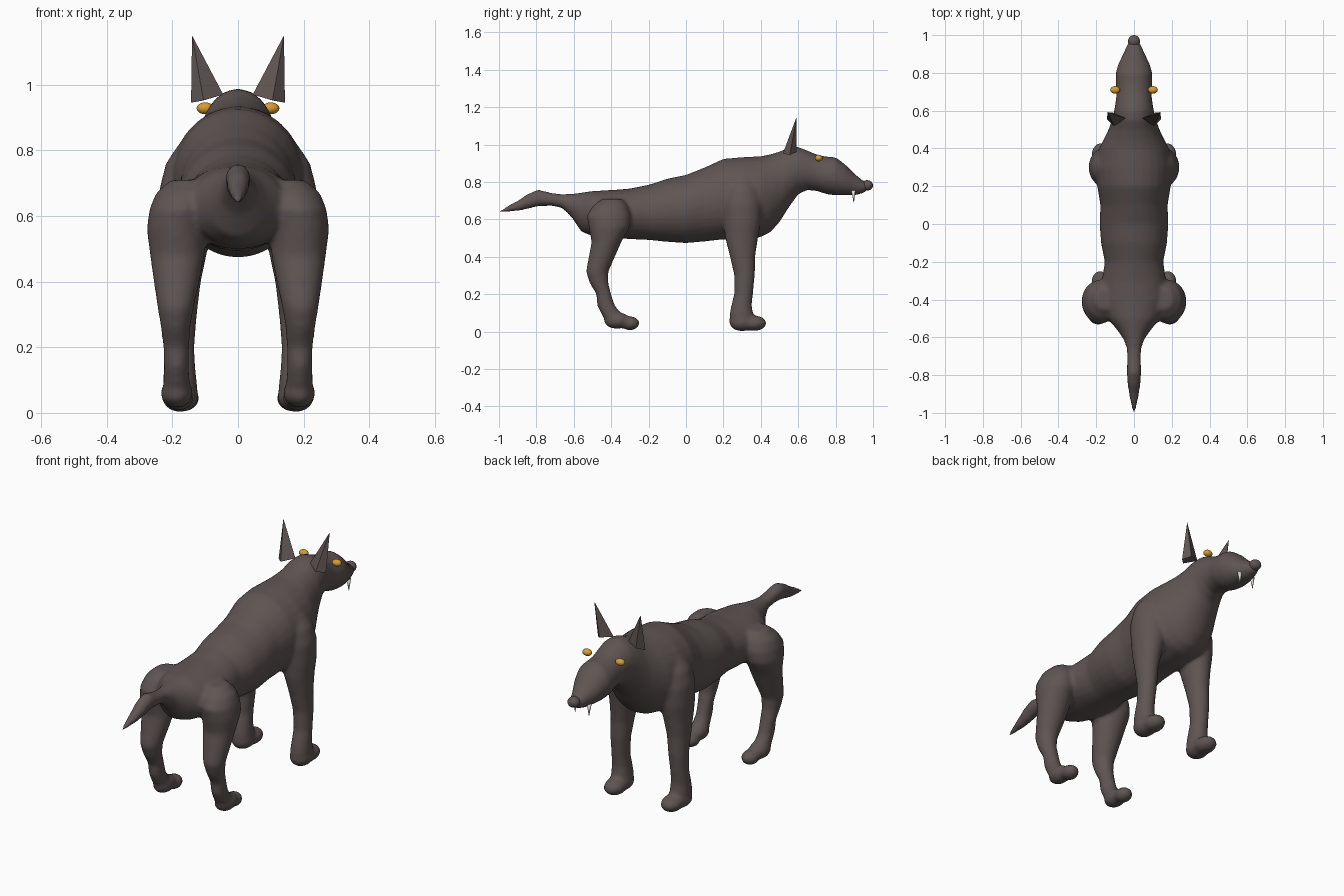
import bpy, bmesh, math
from mathutils import Vector


def material(name, rgb):
    m = bpy.data.materials.new(name)
    m.diffuse_color = (*rgb, 1)
    return m


FUR = material("dark brown fur", (0.115, 0.092, 0.086))
GOLD = material("amber", (0.68, 0.34, 0.03))
IVORY = material("ivory", (0.75, 0.72, 0.66))


def finish(bm, name, mat, smooth=True):
    bmesh.ops.recalc_face_normals(bm, faces=bm.faces)
    me = bpy.data.meshes.new(name)
    bm.to_mesh(me)
    bm.free()
    me.materials.append(mat)
    for p in me.polygons:
        p.use_smooth = smooth
    ob = bpy.data.objects.new(name, me)
    bpy.context.collection.objects.link(ob)
    return ob


def loft(bm, sections, n=28):
    """Closed tube through elliptical sections (centre, u axis, v axis)."""
    rings = []
    for c, u, v in sections:
        rings.append([bm.verts.new(Vector(c) + Vector(u) * math.cos(math.tau * i / n)
                                   + Vector(v) * math.sin(math.tau * i / n)) for i in range(n)])
    for a, b in zip(rings, rings[1:]):
        for i in range(n):
            bm.faces.new((a[i], a[(i + 1) % n], b[(i + 1) % n], b[i]))
    bm.faces.new(rings[0][::-1])
    bm.faces.new(rings[-1])


def ball(bm, c, r):
    vs = bmesh.ops.create_uvsphere(bm, u_segments=20, v_segments=12, radius=1)["verts"]
    for v in vs:
        v.co = Vector(c) + Vector((v.co.x * r[0], v.co.y * r[1], v.co.z * r[2]))


# Tail, trunk, neck and head: y, top z, bottom z, half width
TRUNK = [
    (-1.0, .645, .635, .005), (-.95, .675, .64, .018), (-.9, .70, .645, .027), (-.85, .735, .655, .034),
    (-.79, .76, .67, .038), (-.72, .742, .673, .037), (-.66, .734, .66, .038),
    (-.61, .737, .61, .055), (-.56, .743, .535, .09), (-.5, .752, .51, .14),
    (-.4, .757, .50, .175), (-.3, .765, .495, .17), (-.2, .785, .49, .155),
    (-.1, .818, .48, .175), (0, .838, .473, .182), (.1, .878, .482, .178),
    (.2, .924, .493, .195), (.3, .933, .493, .205), (.4, .938, .505, .185),
    (.45, .948, .53, .16), (.5, .963, .585, .135), (.55, .985, .665, .118),
    (.6, .988, .735, .105), (.65, .968, .757, .097), (.7, .947, .752, .092),
    (.75, .936, .735, .097), (.8, .933, .728, .097), (.85, .895, .728, .082),
    (.9, .845, .728, .058), (.95, .805, .74, .036), (.975, .798, .762, .022)]

# Legs: z, centre x, half width x, back y, front y
HIND = [(.71, .155, .05, -.45, -.34), (.67, .165, .085, -.50, -.31),
        (.62, .18, .09, -.53, -.295), (.56, .188, .09, -.52, -.30),
        (.48, .185, .083, -.505, -.345), (.4, .187, .07, -.52, -.38),
        (.32, .19, .055, -.535, -.415), (.26, .19, .045, -.515, -.415),
        (.2, .188, .04, -.48, -.40), (.14, .188, .038, -.475, -.38),
        (.08, .187, .042, -.445, -.335), (.04, .186, .035, -.40, -.33)]
FORE = [(.82, .12, .06, .24, .36), (.76, .14, .08, .21, .39), (.68, .15, .09, .195, .405),
        (.58, .155, .085, .20, .40), (.5, .162, .07, .21, .385), (.4, .17, .057, .235, .37),
        (.3, .175, .05, .258, .368), (.2, .178, .045, .257, .358),
        (.14, .178, .048, .242, .352), (.09, .177, .052, .232, .36),
        (.05, .176, .052, .232, .37), (.015, .175, .035, .26, .36)]

bm = bmesh.new()
loft(bm, [((0, y, (t + b) / 2), (w, 0, 0), (0, 0, (t - b) / 2)) for y, t, b, w in TRUNK])
for s in (-1, 1):
    for leg in (HIND, FORE):
        loft(bm, [((s * x, (y0 + y1) / 2, z), (r, 0, 0), (0, (y1 - y0) / 2, 0))
                  for z, x, r, y0, y1 in leg])
    # Paws
    ball(bm, (s * .186, -.37, .06), (.05, .07, .045))
    ball(bm, (s * .18, -.30, .045), (.045, .052, .038))
    ball(bm, (s * .172, .36, .045), (.055, .072, .042))
    ball(bm, (s * .176, .30, .05), (.057, .07, .048))
body = finish(bm, "body", FUR)
mod = body.modifiers.new("fuse", "REMESH")
mod.mode = "VOXEL"
mod.voxel_size = .0105
mod.use_smooth_shade = True
mod = body.modifiers.new("soften", "SMOOTH")
mod.factor = .5
mod.iterations = 7

# Nose
bm = bmesh.new()
ball(bm, (0, .968, .782), (.032, .032, .028))
finish(bm, "nose", FUR)

for s, side in ((-1, "left"), (1, "right")):
    # Eye
    bm = bmesh.new()
    ball(bm, (s * .1, .71, .928), (.026, .02, .018))
    finish(bm, side + "_eye", GOLD)

    # Pointed ear
    bm = bmesh.new()
    base = [bm.verts.new((s * x, y, z)) for x, y, z in
            ((.045, .56, .97), (.105, .518, .952), (.143, .555, .945), (.11, .59, .96))]
    tip = bm.verts.new((s * .14, .592, 1.15))
    for i in range(4):
        bm.faces.new((base[i], base[(i + 1) % 4], tip))
    bm.faces.new(base)
    finish(bm, side + "_ear", FUR, False)

    # Fang
    bm = bmesh.new()
    loft(bm, [((s * .042, .895, .755), (.012, 0, 0), (0, .012, 0)),
              ((s * .042, .897, .69), (.001, 0, 0), (0, .001, 0))], 10)
    finish(bm, side + "_fang", IVORY)
